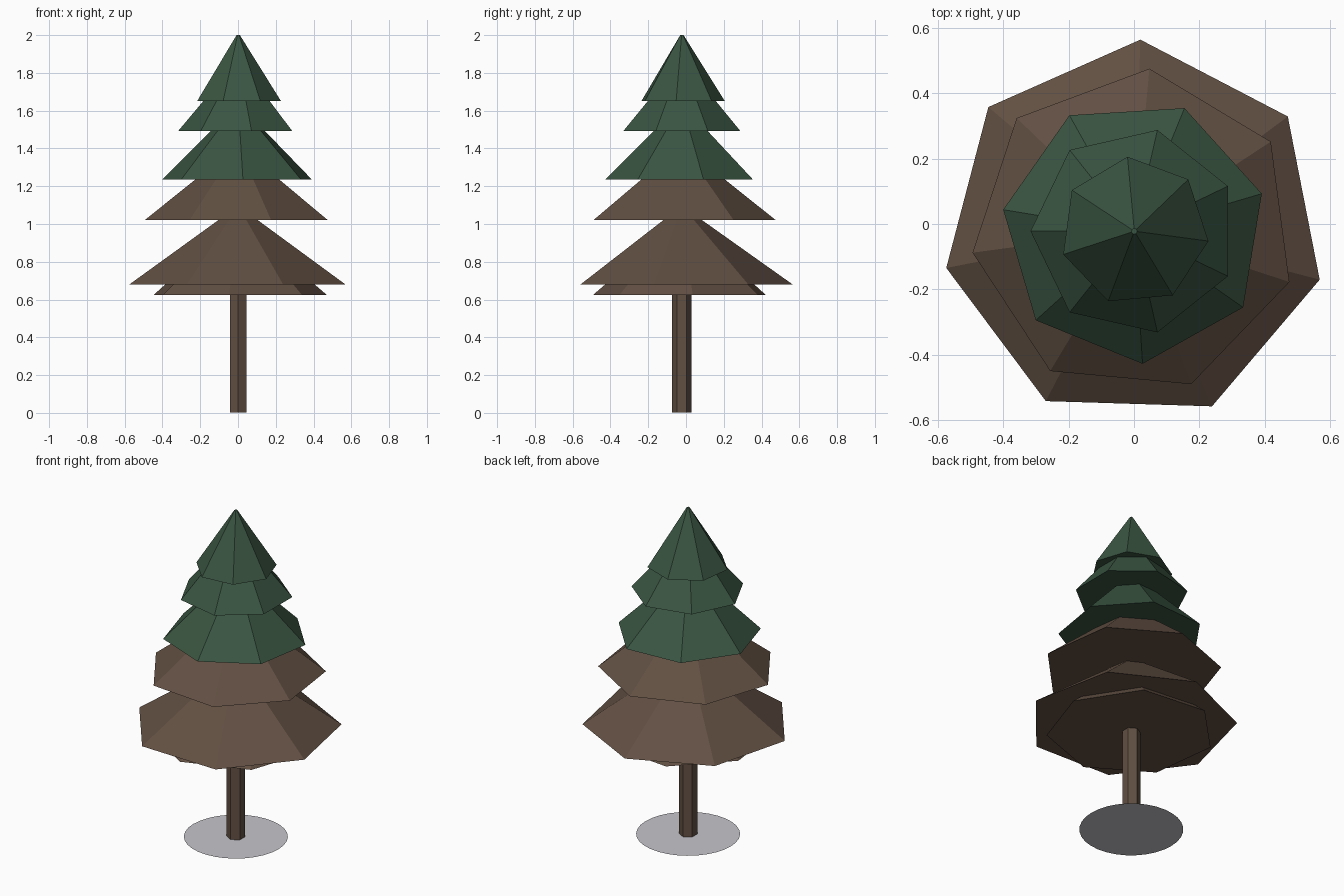
import bpy, bmesh, math
from mathutils import Matrix

if "Cube" in bpy.data.objects:
    bpy.data.objects.remove(bpy.data.objects["Cube"])

AXIS = (0.001, -0.022)   # the tree stands slightly forward of centre


def material(name, rgb):
    m = bpy.data.materials.new(name)
    m.diffuse_color = (*rgb, 1)
    m.use_nodes = True
    m.node_tree.nodes["Principled BSDF"].inputs["Base Color"].default_value = m.diffuse_color
    return m


green = material("dark_green", (0.042, 0.091, 0.054))
brown = material("bark_brown", (0.122, 0.080, 0.056))
grey = material("light_grey", (0.56, 0.56, 0.60))


def cone(name, sides, r1, r2, z1, z2, phase, mat):
    """Flat-shaded capped cone with its first corner at angle phase (degrees)."""
    bm = bmesh.new()
    rings = []
    for r, z in ((r1, z1), (r2, z2)):
        ring = []
        for i in range(sides):
            a = math.radians(phase) + 2 * math.pi * i / sides
            ring.append(bm.verts.new((AXIS[0] + r * math.cos(a),
                                      AXIS[1] + r * math.sin(a), z)))
        rings.append(ring)
    low, high = rings
    for i in range(sides):
        j = (i + 1) % sides
        bm.faces.new((low[i], low[j], high[j], high[i]))
    bm.faces.new(low[::-1])
    bm.faces.new(high)
    me = bpy.data.meshes.new(name)
    bm.to_mesh(me)
    bm.free()
    me.materials.append(mat)
    ob = bpy.data.objects.new(name, me)
    bpy.context.collection.objects.link(ob)


# Six-sided trunk reaching into the foliage
cone("trunk", 6, 0.051, 0.051, 0.001, 0.80, 90, brown)

# Seven-sided foliage tiers, bottom to top: radius, base height, top height, twist
tiers = [
    (0.472, 0.625, 1.02, 7.0, brown),
    (0.587, 0.680, 1.09, 88.2, brown),
    (0.500, 1.020, 1.41, 84.7, brown),
    (0.407, 1.235, 1.63, 16.4, green),
    (0.318, 1.492, 1.86, 180.0, green),
    (0.229, 1.650, 2.00, -7.6, green),
]
for n, (r, z1, z2, phase, mat) in enumerate(tiers, 1):
    cone(f"foliage_tier_{n}", 7, r, 0.009, z1, z2, phase, mat)

# Flat round base plate
bm = bmesh.new()
bmesh.ops.create_circle(bm, cap_ends=True, segments=32, radius=0.289,
                        matrix=Matrix.Translation((*AXIS, 0)))
me = bpy.data.meshes.new("base_plate")
bm.to_mesh(me)
bm.free()
me.materials.append(grey)
bpy.context.collection.objects.link(bpy.data.objects.new("base_plate", me))
